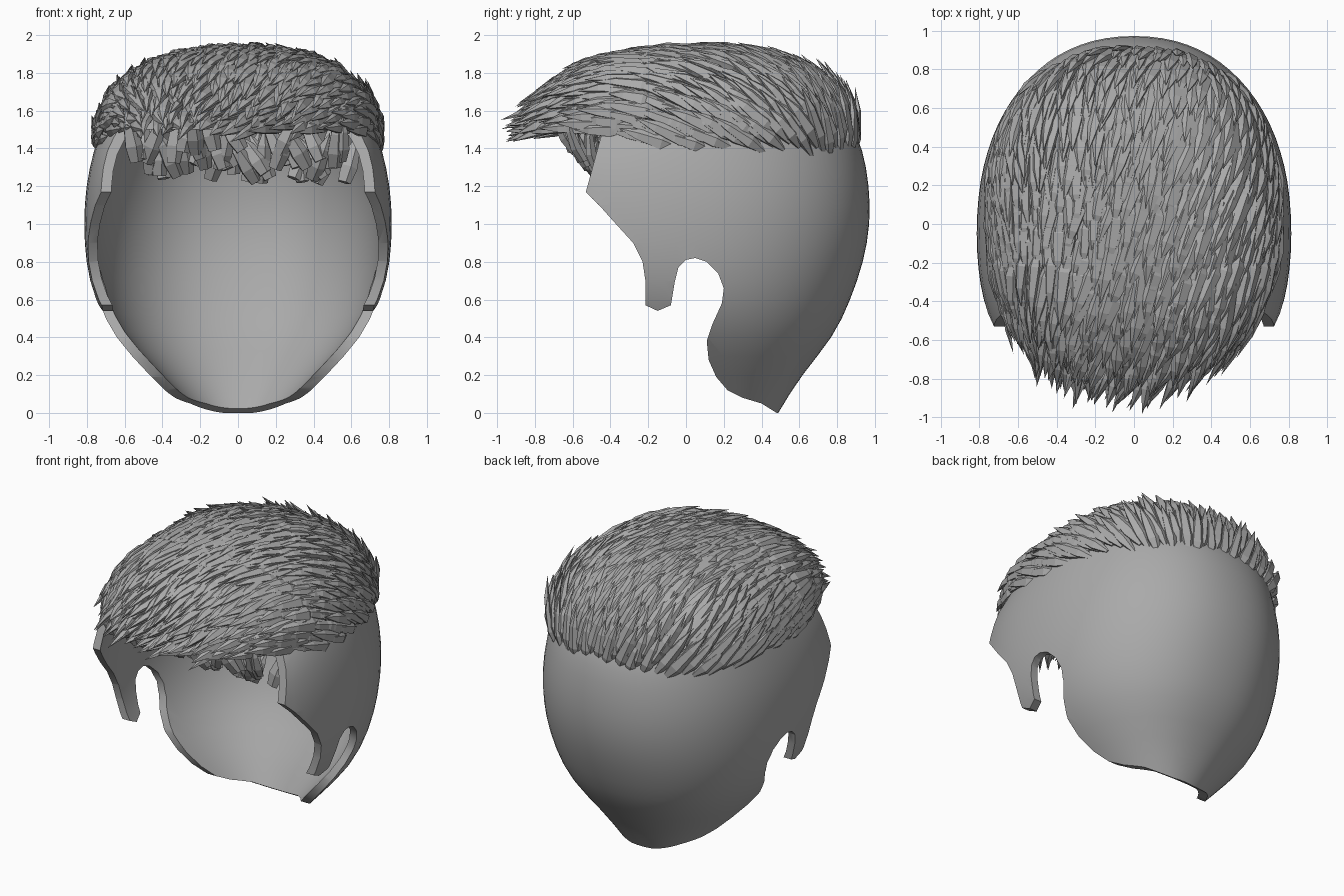
import bpy, bmesh, math, random
from mathutils import Vector

random.seed(7)
old = bpy.data.objects.get("Cube")
if old:
    bpy.data.objects.remove(old, do_unlink=True)

grey = bpy.data.materials.new("hair_grey")
grey.use_nodes = True
grey.diffuse_color = (0.4, 0.4, 0.4, 1)
grey.node_tree.nodes["Principled BSDF"].inputs["Base Color"].default_value = (0.4, 0.4, 0.4, 1)


def make_object(name, bm):
    mesh = bpy.data.meshes.new(name)
    bm.to_mesh(mesh)
    bm.free()
    mesh.materials.append(grey)
    obj = bpy.data.objects.new(name, mesh)
    bpy.context.collection.objects.link(obj)
    return obj


def signed_power(v, p):
    return math.copysign(abs(v) ** p, v)


# Scalp shell: stacked rounded rings (height, half width, back, widest point, front)
RINGS = [(-0.15, 0.17, 0.4, 0.15, -0.1), (0, 0.28, 0.49, 0.15, -0.2),
         (0.2, 0.47, 0.61, 0.12, -0.4), (0.4, 0.66, 0.785, 0.05, -0.66),
         (0.6, 0.765, 0.875, -0.02, -0.9), (0.8, 0.81, 0.945, -0.05, -1.03),
         (1, 0.82, 0.98, -0.05, -1.05), (1.2, 0.81, 0.975, -0.05, -1.05),
         (1.4, 0.765, 0.94, -0.05, -0.98), (1.52, 0.72, 0.88, 0.03, -0.78),
         (1.67, 0.67, 0.78, 0.03, -0.68), (1.8, 0.54, 0.6, 0.03, -0.54),
         (1.88, 0.33, 0.36, 0.02, -0.32), (1.91, 0.08, 0.1, 0.02, -0.07)]
SEG = 40
bm = bmesh.new()
rows = []
for z, w, back, mid, front in RINGS:
    row = []
    for i in range(SEG):
        a = math.tau * i / SEG
        s = signed_power(math.sin(a), 0.91)
        y = mid + s * (back - mid if s > 0 else mid - front)
        row.append(bm.verts.new((w * signed_power(math.cos(a), 0.91), y, z)))
    rows.append(row)
for low, high in zip(rows, rows[1:]):
    for i in range(SEG):
        j = (i + 1) % SEG
        bm.faces.new((low[i], low[j], high[j], high[i]))
bm.faces.new(rows[-1])
shell = make_object("scalp_shell", bm)

# Side outline with sideburn, ear notch and nape, extruded across the head
OUTLINE = [(-0.75, 1.5), (-0.44, 1.5), (-0.53, 1.17), (-0.46, 1.1), (-0.38, 1.01), (-0.28, 0.9),
           (-0.23, 0.8), (-0.215, 0.7), (-0.215, 0.57), (-0.15, 0.54), (-0.08, 0.57),
           (-0.06, 0.69), (-0.04, 0.77), (0, 0.81), (0.05, 0.82), (0.11, 0.8), (0.17, 0.74),
           (0.2, 0.66), (0.19, 0.58), (0.14, 0.47), (0.11, 0.38), (0.12, 0.28), (0.16, 0.19),
           (0.22, 0.12), (0.3, 0.08), (0.4, 0.05), (0.48, 0), (1.2, 0), (1.2, 2.2), (-0.75, 2.2)]
bm = bmesh.new()
face = bm.faces.new([bm.verts.new((-1, y, z)) for y, z in OUTLINE])
side = bmesh.ops.extrude_face_region(bm, geom=[face])
bmesh.ops.translate(bm, vec=(2, 0, 0),
                    verts=[v for v in side["geom"] if isinstance(v, bmesh.types.BMVert)])
bmesh.ops.recalc_face_normals(bm, faces=bm.faces)
cutter = make_object("outline_cutter", bm)
cutter.hide_render = True

sub = shell.modifiers.new("smooth_form", 'SUBSURF')
sub.levels = sub.render_levels = 1
solid = shell.modifiers.new("thickness", 'SOLIDIFY')
solid.thickness = 0.05
solid.offset = -1
cut = shell.modifiers.new("outline", 'BOOLEAN')
cut.operation = 'INTERSECT'
cut.solver = 'EXACT'
cut.object = cutter

# Apply the modifiers, then shade smooth with sharp cut edges
graph = bpy.context.evaluated_depsgraph_get()
final = bpy.data.meshes.new_from_object(shell.evaluated_get(graph))
shell.modifiers.clear()
shell.data = final
bpy.data.objects.remove(cutter, do_unlink=True)
bpy.ops.object.select_all(action='DESELECT')
shell.select_set(True)
bpy.context.view_layer.objects.active = shell
bpy.ops.object.shade_smooth_by_angle(angle=math.radians(40))


def add_tuft(bm, root, heading, up, length, width, bend, blunt=0.3):
    """Five-sided pointed tuft, flattened against the head and bent towards up."""
    heading = heading.normalized()
    across = heading.cross(up).normalized()
    up = across.cross(heading)
    rings = []
    for t, size in ((0, blunt), (0.3, 1), (0.68, 0.7)):
        centre = root + heading * length * t + up * bend * math.sin(math.pi * t)
        rings.append([bm.verts.new(centre + across * width * size * math.cos(math.tau * k / 5)
                                   + up * width * 0.6 * size * math.sin(math.tau * k / 5))
                      for k in range(5)])
    tip = bm.verts.new(root + heading * length)
    bm.faces.new(rings[0][::-1])
    for k in range(5):
        j = (k + 1) % 5
        for low, high in zip(rings, rings[1:]):
            bm.faces.new((low[k], low[j], high[j], high[k]))
        bm.faces.new((rings[-1][k], rings[-1][j], tip))


# Swept tufts spread evenly over a rounded dome
CENTRE = Vector((0, 0.06, 1.385))
RADII = Vector((0.73, 0.825, 0.52))
POWER = 2.35
COUNT = 620
bm = bmesh.new()
for i in range(COUNT):
    h = 0.06 + 0.94 * (i + 0.5) / COUNT
    a = i * math.pi * (3 - math.sqrt(5))
    r = math.sqrt(1 - h * h)
    d = Vector((r * math.cos(a), r * math.sin(a), h))
    scale = sum(abs(c) ** POWER for c in d) ** (-1 / POWER)
    unit = d * scale
    point = CENTRE + Vector(u * s for u, s in zip(unit, RADII))
    normal = Vector(signed_power(u, POWER - 1) / s for u, s in zip(unit, RADII)).normalized()
    if point.y < -0.2:
        point.z += 0.08 * (1 - h)
    # Sides rise steeply at the back and level out towards the front
    flow = Vector((-0.24 + random.uniform(-0.18, 0.18), -1,
                   0.35 + 0.75 * max(-0.65, point.y) + random.uniform(-0.1, 0.1)))
    # Hug the dome, except at the front where tufts stick out
    frontal = max(0, -normal.y)
    heading = flow - normal * flow.dot(normal) * (1 - 0.7 * frontal)
    heading = heading.normalized() + normal * random.uniform(0, 0.11)
    length = random.uniform(0.28, 0.42)
    add_tuft(bm, point - heading.normalized() * length * (0.25 + 0.18 * frontal), heading, normal,
             length, random.uniform(0.036, 0.05), 0.025)
make_object("swept_tufts", bm)

# Blunt roots of the fringe hanging below the front edge
bm = bmesh.new()
for i in range(46):
    x = -0.54 + 1.1 * i / 45
    drop = random.uniform(0, 0.19)
    root = Vector((x, -0.6 + drop + random.uniform(-0.03, 0.03), 1.4 - drop))
    heading = Vector((random.uniform(-0.6, 0.4), random.uniform(-0.4, 0.3), 0.8))
    add_tuft(bm, root, heading, Vector((0, -1, 0.2)), random.uniform(0.24, 0.32), 0.05, 0.02, 0.75)
make_object("fringe_roots", bm)
